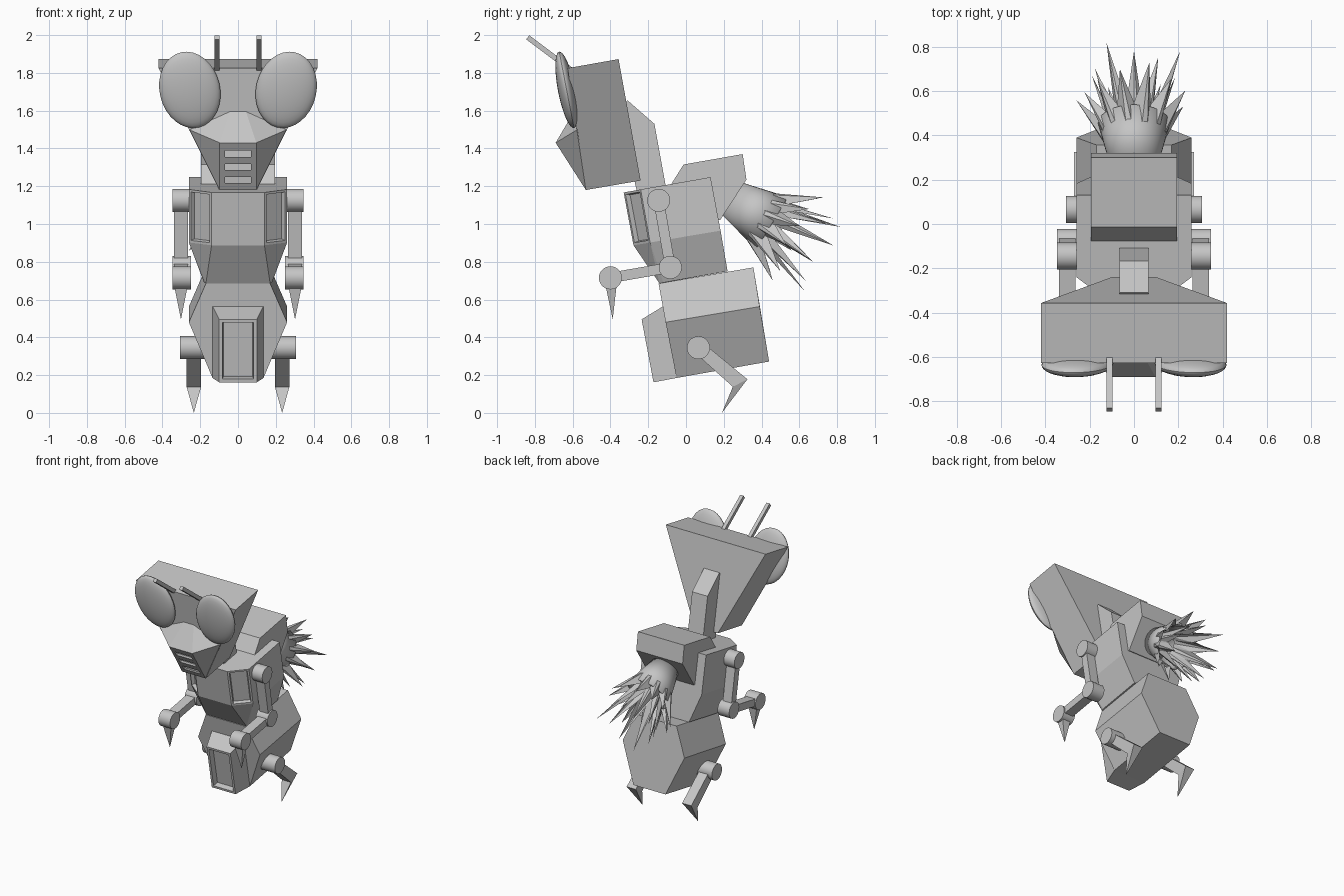
import bpy, bmesh, math, random
from mathutils import Vector, Matrix

random.seed(4)
if "Cube" in bpy.data.objects:
    bpy.data.objects.remove(bpy.data.objects["Cube"])

grey = bpy.data.materials.new("plain_grey")
grey.use_nodes = True
GREY = (0.56, 0.56, 0.56, 1)
grey.diffuse_color = GREY
grey.node_tree.nodes["Principled BSDF"].inputs["Base Color"].default_value = GREY


def finish(bm, name, smooth=False):
    bmesh.ops.recalc_face_normals(bm, faces=bm.faces[:])
    mesh = bpy.data.meshes.new(name)
    bm.to_mesh(mesh)
    bm.free()
    mesh.materials.append(grey)
    if smooth:
        mesh.polygons.foreach_set("use_smooth", [True] * len(mesh.polygons))
        mesh.set_sharp_from_angle(angle=math.radians(35))
    obj = bpy.data.objects.new(name, mesh)
    bpy.context.collection.objects.link(obj)
    return obj


def hull(points):
    """Convex solid around points, with flat areas merged to single faces."""
    bm = bmesh.new()
    for p in points:
        bm.verts.new(p)
    out = bmesh.ops.convex_hull(bm, input=bm.verts[:])
    junk = {v for v in out["geom_interior"] if isinstance(v, bmesh.types.BMVert)}
    bmesh.ops.delete(bm, geom=list(junk), context='VERTS')
    bmesh.ops.dissolve_limit(bm, angle_limit=math.radians(4), verts=bm.verts[:], edges=bm.edges[:])
    bmesh.ops.recalc_face_normals(bm, faces=bm.faces[:])
    bm.normal_update()
    return bm


def both(points):
    return [(s * x, y, z) for x, y, z in points for s in (-1, 1)]


def prism(name, profile, x0, x1):
    return finish(hull([(x, y, z) for y, z in profile for x in (x0, x1)]), name)


def bar(name, a, b, thick, x0, x1):
    """Square bar between two (y, z) points."""
    a, b = Vector(a), Vector(b)
    n = (b - a).orthogonal().normalized() * thick / 2
    return prism(name, [a + n, a - n, b + n, b - n], x0, x1)


def drum(name, centre, radius, x0, x1):
    """Short cylinder lying along x."""
    bm = bmesh.new()
    m = Matrix.Translation(((x0 + x1) / 2, *centre)) @ Matrix.Rotation(math.pi / 2, 4, 'Y')
    bmesh.ops.create_cone(bm, cap_ends=True, segments=28, radius1=radius, radius2=radius,
                          depth=abs(x1 - x0), matrix=m)
    return finish(bm, name, True)


def recess(bm, direction, border, depth):
    """Sink a framed panel into the face that points most along direction."""
    d = Vector(direction).normalized()
    face = max(bm.faces, key=lambda f: f.normal.dot(d))
    n = face.normal.copy()
    bmesh.ops.inset_region(bm, faces=[face], thickness=border)
    bmesh.ops.inset_region(bm, faces=[face], thickness=0.008)
    bmesh.ops.translate(bm, verts=face.verts[:], vec=-n * depth)


# Head: wedge, wide at the top
finish(hull(both([(0.42, -0.627, 1.825), (0.42, -0.357, 1.873),
                  (0.1, -0.24, 1.23), (0.1, -0.53, 1.18)])), "head")

# Snout with three grille slots
snout = finish(hull(both([(0.26, -0.575, 1.5), (0.04, -0.59, 1.6),
                          (0.097, -0.69, 1.43), (0.097, -0.53, 1.18)])), "snout")
bm = bmesh.new()
for z in (1.372, 1.302, 1.232):
    y = -0.69 + (1.43 - z) * 0.64
    bmesh.ops.create_cube(bm, size=1, matrix=Matrix.Translation((0, y, z))
                          @ Matrix.Diagonal((0.14, 0.075, 0.032, 1)))
cutter = finish(bm, "grille_cutter")
cutter.hide_render = True
mod = snout.modifiers.new("slots", 'BOOLEAN')
mod.object, mod.operation, mod.solver = cutter, 'DIFFERENCE', 'EXACT'
bpy.context.view_layer.update()
cut = bpy.data.meshes.new_from_object(snout.evaluated_get(bpy.context.evaluated_depsgraph_get()))
snout.modifiers.clear()
snout.data = cut
bpy.data.objects.remove(cutter)

# Neck and back hump
prism("neck", [(-0.31, 1.655), (-0.36, 1.6), (-0.167, 1.53), (-0.1, 1.16), (-0.25, 1.13)], -0.065, 0.065)
prism("back_hump", [(-0.013, 1.315), (0.3, 1.37), (0.32, 1.235), (0.18, 1.02),
                    (0.08, 1.05), (-0.085, 1.2)], -0.195, 0.195)

# Torso with a sunken panel on each front corner
bm = hull(both([(0.14, -0.33, 1.167), (0.26, -0.24, 1.183), (0.26, 0.13, 1.248),
                (0.14, -0.278, 0.887), (0.26, -0.19, 0.902), (0.26, 0.183, 0.965),
                (0.17, -0.14, 0.685), (0.18, -0.12, 0.69), (0.18, 0.22, 0.75)]))
for s in (-1, 1):
    recess(bm, (s * 0.6, -0.78, -0.14), 0.018, 0.025)
finish(bm, "torso")

# Abdomen: six-sided block with a framed plate in front
finish(hull(both([(0.17, -0.145, 0.685), (0.26, -0.108, 0.48), (0.135, -0.05, 0.185),
                  (0.17, 0.357, 0.77), (0.26, 0.39, 0.563), (0.135, 0.44, 0.272)])), "abdomen")
bm = hull(both([(0.1, -0.235, 0.495), (0.1, -0.172, 0.162),
                (0.135, -0.12, 0.565), (0.135, -0.05, 0.185)]))
recess(bm, (0, -1, -0.18), 0.024, 0.04)
finish(bm, "belly_plate")

# Paired parts: eyes, antennae, arms, legs
for s, side in ((1, "left"), (-1, "right")):
    bm = bmesh.new()
    m = (Matrix.Translation((s * 0.255, -0.632, 1.71)) @ Matrix.Rotation(math.radians(11), 4, 'X')
         @ Matrix.Rotation(s * math.radians(13), 4, 'Y') @ Matrix.Diagonal((0.16, 0.046, 0.208, 1))
         @ Matrix.Rotation(math.pi / 2, 4, 'X'))
    bmesh.ops.create_uvsphere(bm, u_segments=32, v_segments=16, radius=1, matrix=m)
    finish(bm, side + "_eye", True)

    bar(side + "_antenna", (-0.58, 1.795), (-0.838, 1.988), 0.027, s * 0.097, s * 0.124)

    shoulder, elbow, hand = (-0.145, 1.125), (-0.083, 0.77), (-0.4, 0.715)
    for joint, c in (("shoulder", shoulder), ("elbow", elbow), ("hand", hand)):
        drum(f"{side}_{joint}", c, 0.061, s * 0.25, s * 0.348)
    bar(side + "_upper_arm", shoulder, elbow, 0.055, s * 0.265, s * 0.338)
    bar(side + "_forearm", elbow, hand, 0.055, s * 0.265, s * 0.338)
    base = [(s * x, y, 0.67) for x in (0.267, 0.337) for y in (-0.425, -0.368)]
    finish(hull(base + [(s * 0.302, -0.388, 0.495)]), side + "_claw")

    hip = (0.066, 0.345)
    drum(side + "_hip", hip, 0.061, s * 0.14, s * 0.307)
    prism(side + "_leg", [(0.04, 0.325), (0.085, 0.375), (0.325, 0.178), (0.248, 0.138)],
          s * 0.195, s * 0.272)
    ankle = [(s * x, y, z) for x in (0.195, 0.272) for y, z in ((0.325, 0.178), (0.248, 0.138))]
    finish(hull(ankle + [(s * 0.234, 0.19, 0)]), side + "_foot")

# Thruster: open cone pointing back and down
axis = Vector((0, 0.854, -0.52))
frame = Matrix.Translation((0, 0.455, 1.005)) @ axis.to_track_quat('Z', 'Y').to_matrix().to_4x4()
bm = bmesh.new()
bmesh.ops.create_cone(bm, cap_ends=False, segments=32, radius1=0.1, radius2=0.162, depth=0.25,
                      matrix=frame @ Matrix.Translation((0, 0, -0.125)))
thruster = finish(bm, "thruster", True)
shell = thruster.modifiers.new("wall", 'SOLIDIFY')
shell.thickness = 0.012


def crown(name, n, r_base, z_base, r_gap, z_gap, r_tip, length):
    """Jagged collar of flame spikes."""
    bm = bmesh.new()
    low, high = [], []
    for i in range(2 * n):
        a = math.pi * i / n
        d = Vector((math.cos(a), math.sin(a), 0))
        low.append(bm.verts.new(frame @ (d * r_base + Vector((0, 0, z_base)))))
        k = random.uniform(0.75, 1.08)
        r, z = (r_tip * (0.4 + 0.6 * k), length * k) if i % 2 else (r_gap, z_gap)
        high.append(bm.verts.new(frame @ (d * r + Vector((0, 0, z)))))
    for i in range(2 * n):
        j = (i + 1) % (2 * n)
        bm.faces.new((low[i], low[j], high[i]))
        bm.faces.new((low[j], high[j], high[i]))
    return finish(bm, name)


crown("outer_flame", 12, 0.12, -0.12, 0.15, 0.02, 0.265, 0.16)
crown("inner_flame", 10, 0.08, -0.15, 0.11, 0.05, 0.215, 0.33)
